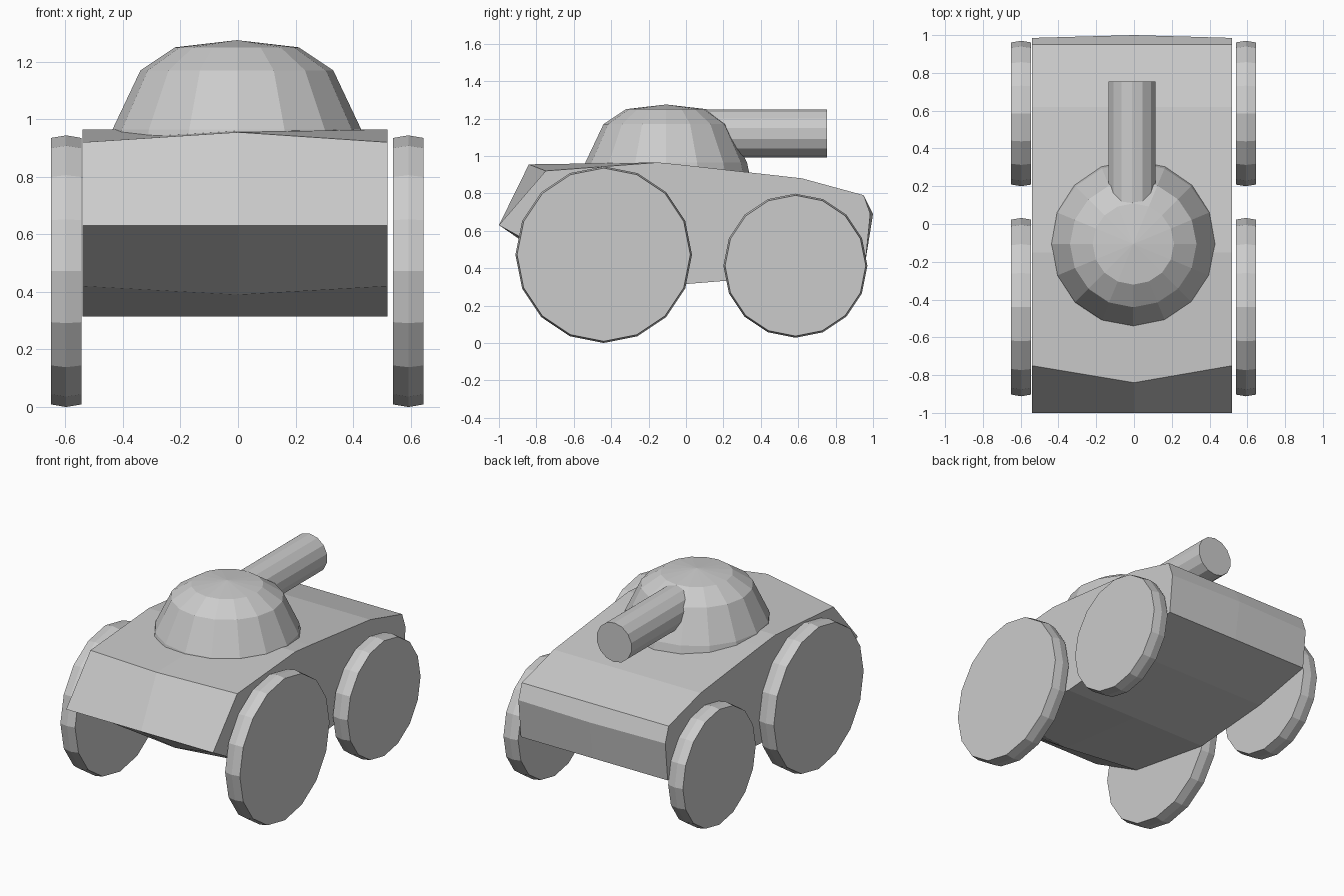
import bpy, bmesh, math

if "Cube" in bpy.data.objects:
    bpy.data.objects.remove(bpy.data.objects["Cube"])


def make_object(name, bm):
    bmesh.ops.recalc_face_normals(bm, faces=bm.faces[:])
    mesh = bpy.data.meshes.new(name)
    bm.to_mesh(mesh)
    bm.free()
    obj = bpy.data.objects.new(name, mesh)
    bpy.context.collection.objects.link(obj)
    return obj


def loft(name, rings, cap_start=True, cap_end=True):
    """Join closed rings of equal point count; a one-point last ring is an apex."""
    bm = bmesh.new()
    vs = [[bm.verts.new(p) for p in ring] for ring in rings]
    for a, b in zip(vs, vs[1:]):
        n = len(a)
        for i in range(n):
            j = (i + 1) % n
            if len(b) == 1:
                bm.faces.new((a[i], a[j], b[0]))
            else:
                bm.faces.new((a[i], a[j], b[j], b[i]))
    if cap_start:
        bm.faces.new(vs[0])
    if cap_end and len(vs[-1]) > 2:
        bm.faces.new(vs[-1])
    return make_object(name, bm)


def angles(n):
    return [2 * math.pi * i / n for i in range(n)]


# Hull: side profile and slightly bowed centre profile, as (y, z)
side = [(-1.0, 0.63), (-0.75, 0.92), (-0.15, 0.965), (0.0, 0.95), (0.62, 0.88),
        (0.95, 0.79), (0.985, 0.69), (0.96, 0.44), (0.55, 0.36), (0.0, 0.315),
        (-0.62, 0.42)]
centre = [(-1.0, 0.63), (-0.84, 0.955), (-0.15, 0.965), (0.0, 0.95), (0.62, 0.88),
          (0.95, 0.79), (1.0, 0.69), (0.96, 0.44), (0.55, 0.36), (0.0, 0.315),
          (-0.65, 0.39)]
loft("hull", [[(x, y, z) for y, z in prof]
              for x, prof in ((-0.54, side), (0.0, centre), (0.52, side))])

# Wheels: discs with a slight ridge along the middle of the tread
for label, y, z, r in (("front", -0.44, 0.472, 0.472), ("rear", 0.585, 0.413, 0.385)):
    for side_name, x in (("left", -0.597), ("right", 0.592)):
        rings = [[(x + dx, y + (r - dr) * math.sin(a), z - (r - dr) * math.cos(a))
                  for a in angles(16)]
                 for dx, dr in ((-0.053, 0.009), (0, 0), (0.053, 0.009))]
        loft(f"{label}_{side_name}_wheel", rings)

# Turret dome
cx, cy = -0.004, -0.106
dome = [[(cx + r * math.cos(a), cy + r * math.sin(a), z) for a in angles(16)]
        for r, z in ((0.446, 0.90), (0.432, 0.965), (0.335, 1.17), (0.215, 1.25))]
loft("turret_dome", dome + [[(cx, cy, 1.275)]])

# Gun barrel
barrel = [[(-0.01 + 0.127 * math.sin(a), y, 1.12 + 0.128 * math.cos(a)) for a in angles(14)]
          for y in (0.02, 0.755)]
loft("gun_barrel", barrel)
